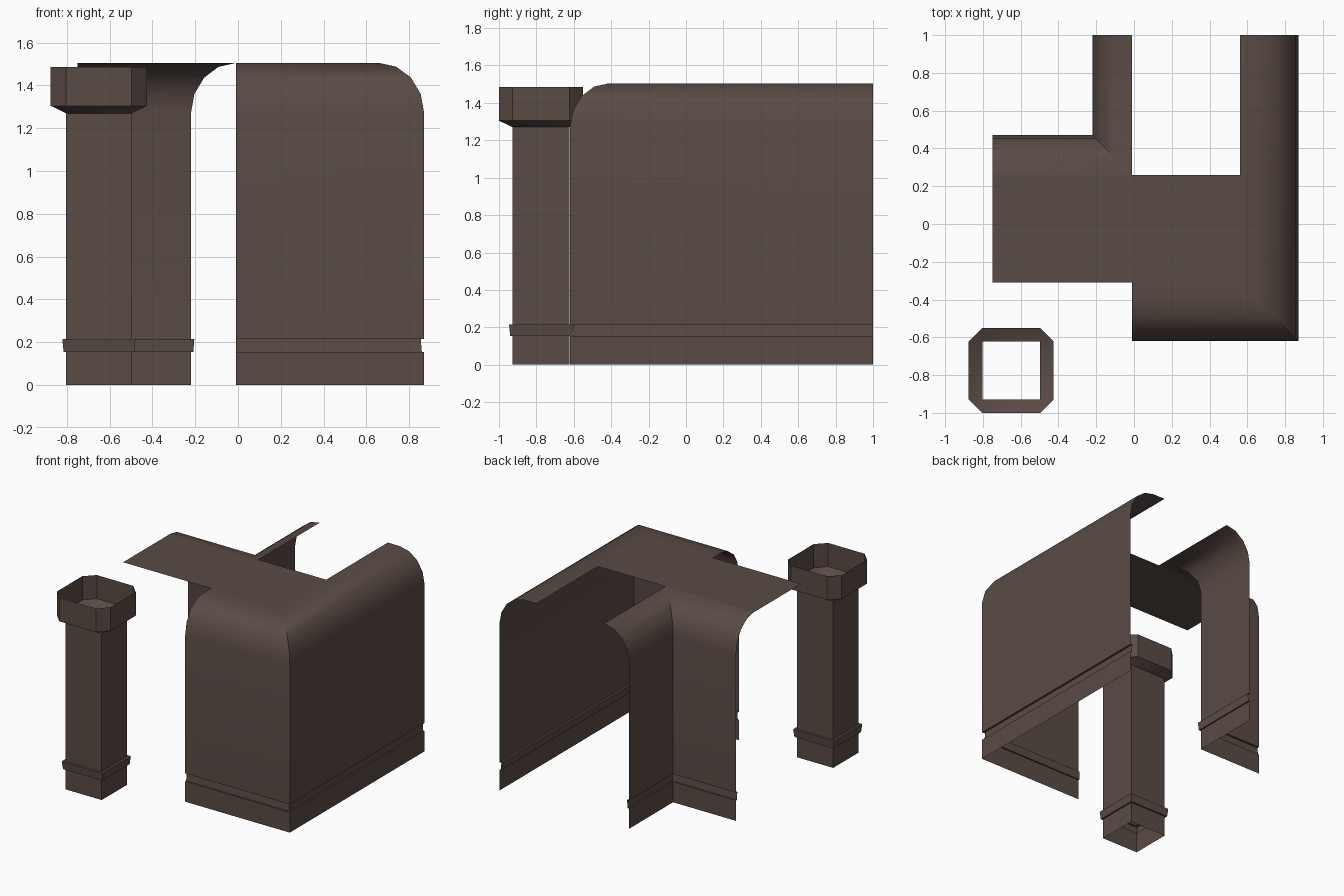
import bpy, math

if "Cube" in bpy.data.objects:
    bpy.data.objects.remove(bpy.data.objects["Cube"])

mat = bpy.data.materials.new("dark_brown")
mat.diffuse_color = (0.102, 0.070, 0.060, 1)
mat.use_nodes = True
mat.node_tree.nodes["Principled BSDF"].inputs["Base Color"].default_value = mat.diffuse_color


def make_object(name, verts, faces):
    mesh = bpy.data.meshes.new(name)
    mesh.from_pydata(verts, [], faces)
    mesh.validate()
    mesh.materials.append(mat)
    obj = bpy.data.objects.new(name, mesh)
    bpy.context.collection.objects.link(obj)
    bpy.ops.object.select_all(action='DESELECT')
    obj.select_set(True)
    bpy.context.view_layer.objects.active = obj
    bpy.ops.object.shade_smooth_by_angle(angle=math.radians(30))
    return obj


def sweep_wall(name, path, profile):
    """Sweep (inset, z) profile along (x, y, inward x, inward y) stations."""
    n = len(profile)
    verts = [(x + ix * d, y + iy * d, z) for x, y, ix, iy in path for d, z in profile]
    faces = [(i * n + j, (i + 1) * n + j, (i + 1) * n + j + 1, i * n + j + 1)
             for i in range(len(path) - 1) for j in range(n - 1)]
    return make_object(name, verts, faces)


# Wall section: skirting, groove, plain wall, rounded top
SEG, RX, RZ, SPRING, TOP = 4, 0.21, 0.235, 1.27, 1.505
profile = [(0, 0), (0, 0.155), (0.011, 0.155), (0.016, 0.215), (0, 0.215)]
for k in range(SEG + 1):
    a = math.pi / 2 * k / SEG
    profile.append((RX * (1 - math.cos(a)), SPRING + RZ * math.sin(a)))

# Convex corner wall, with a flat roof rim
sweep_wall("outer_corner_wall",
           [(-0.01, -0.62, 0, 1), (0.87, -0.62, -1, 1), (0.87, 1, -1, 0)],
           profile + [(0.31, TOP)])

# Concave corner wall
sweep_wall("inner_corner_wall",
           [(-0.22, 1, 1, 0), (-0.22, 0.47, 1, -1), (-0.75, 0.47, 0, -1)],
           profile)

# Flat roof joining the two walls
make_object("flat_roof",
            [(-0.75, -0.31, TOP), (0.56, -0.31, TOP), (0.56, 0.26, TOP), (-0.75, 0.26, TOP)],
            [(0, 1, 2, 3)])

# Hollow square pillar with a trim band
CX, CY, H = -0.65, -0.775, 0.153
CORNERS = [(-1, -1), (1, -1), (1, 1), (-1, 1)]
rings = [(0, 0), (0, 0.155), (0.012, 0.155), (0.018, 0.215), (0, 0.215), (0, 1.27)]
verts = [(CX + sx * (H + d), CY + sy * (H + d), z) for d, z in rings for sx, sy in CORNERS]
faces = [(r * 4 + i, r * 4 + (i + 1) % 4, r * 4 + 4 + (i + 1) % 4, r * 4 + 4 + i)
         for r in range(len(rings) - 1) for i in range(4)]
make_object("pillar", verts, faces)

# Flared, open, chamfered cap: square base opening into an octagon
F = 0.072
verts = [(CX + sx * H, CY + sy * H, 1.27) for sx, sy in CORNERS]
for z in (1.305, 1.485):
    for i, (sx, sy) in enumerate(CORNERS):
        pair = [(CX + sx * (H + F), CY + sy * H, z), (CX + sx * H, CY + sy * (H + F), z)]
        verts += pair if i % 2 == 0 else pair[::-1]
faces = []
for i in range(4):
    j = (i + 1) % 4
    a, b, c = 4 + 2 * i, 5 + 2 * i, 4 + 2 * j
    faces += [(i, b, a), (i, j, c, b),                      # flare
              (a, b, b + 8, a + 8), (b, c, c + 8, b + 8)]   # upright rim
make_object("pillar_cap", verts, faces)
